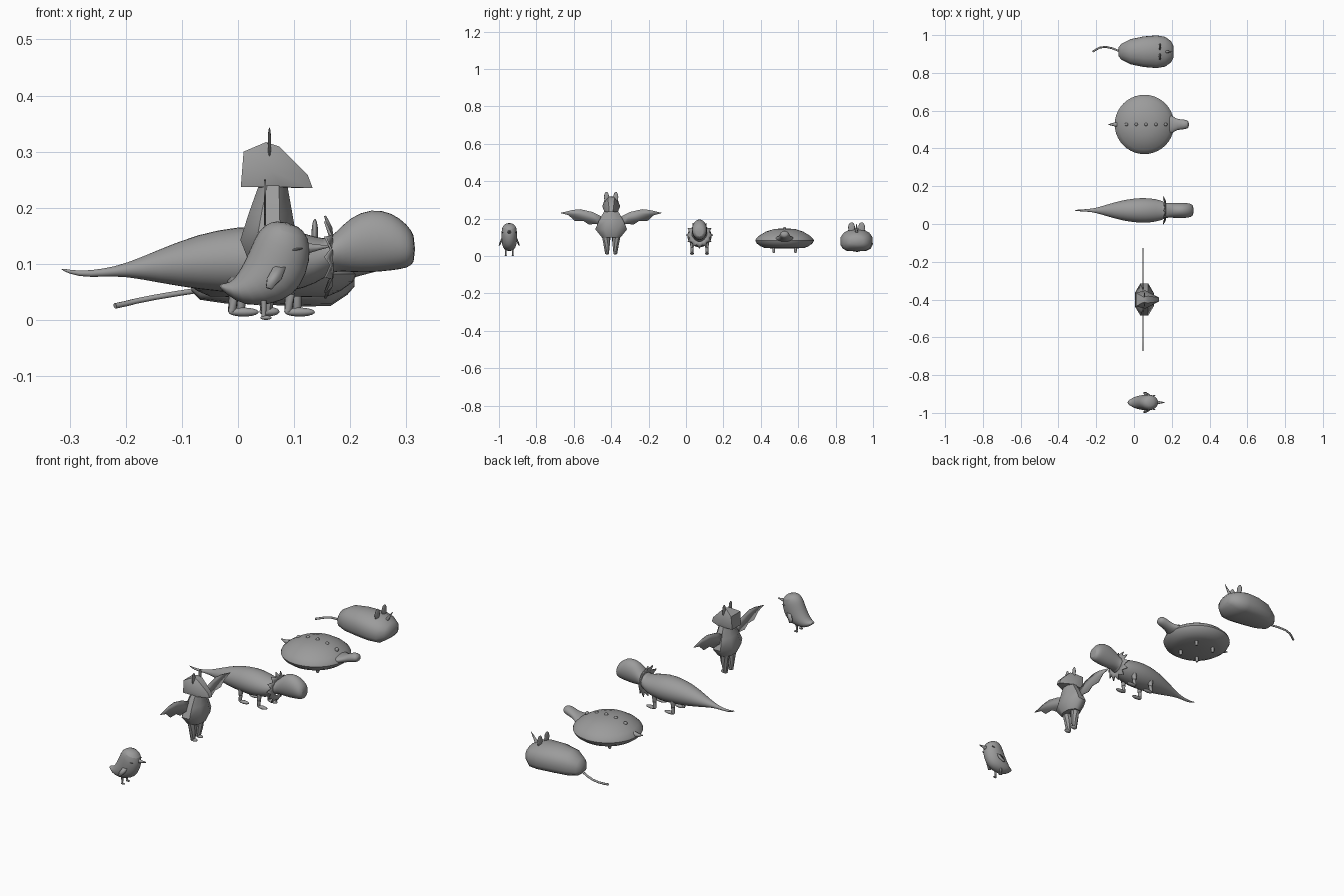
import bpy, bmesh, math
from mathutils import Vector

grey = bpy.data.materials.new("dark_grey")
grey.diffuse_color = (.33, .33, .33, 1)


def add(name, bm, sub=0, angle=40):
    bmesh.ops.recalc_face_normals(bm, faces=bm.faces)
    me = bpy.data.meshes.new(name)
    bm.to_mesh(me)
    bm.free()
    me.materials.append(grey)
    ob = bpy.data.objects.new(name, me)
    bpy.context.collection.objects.link(ob)
    bpy.context.view_layer.objects.active = ob
    ob.select_set(True)
    bpy.ops.object.shade_smooth_by_angle(angle=math.radians(angle))
    ob.select_set(False)
    if sub:
        m = ob.modifiers.new("subsurf", 'SUBSURF')
        m.levels = m.render_levels = sub
    return ob


def skin(bm, rings):
    vs = [[bm.verts.new(p) for p in r] for r in rings]
    n = len(vs[0])
    for a, b in zip(vs, vs[1:]):
        for i in range(n):
            bm.faces.new((a[i], a[(i + 1) % n], b[(i + 1) % n], b[i]))
    bm.faces.new(vs[0])
    bm.faces.new(vs[-1])


def loft(name, y, secs, n=16, sub=1, angle=40, low=1.0):
    """Oval sections: (upper x, upper z, lower x, lower z, half width).
    low < 1 squares off the lower half."""
    bm, rings, k = bmesh.new(), [], 1.015 if sub else 1.0
    for x1, z1, x2, z2, w in secs:
        ring = []
        for i in range(n):
            t = 2 * math.pi * (i + .5 * (n < 10)) / n
            c, s = math.cos(t), math.sin(t)
            if c < -.01:
                c = -abs(c) ** low
                s = math.copysign(abs(s) ** low, s)
            c, s = k * c / 2, k * s
            ring.append(((x1 + x2) / 2 + (x1 - x2) * c, y + w * s,
                         (z1 + z2) / 2 + (z1 - z2) * c))
        rings.append(ring)
    skin(bm, rings)
    return add(name, bm, sub, angle)


def tube(name, pts, n=10):
    """Round tube along points (x, y, z, radius)."""
    bm, rings = bmesh.new(), []
    P = [Vector(p[:3]) for p in pts]
    for i, p in enumerate(pts):
        d = (P[min(i + 1, len(P) - 1)] - P[max(i - 1, 0)]).normalized()
        q = d.to_track_quat('Z', 'Y')
        rings.append([P[i] + q @ Vector((p[3] * math.cos(2 * math.pi * j / n),
                      p[3] * math.sin(2 * math.pi * j / n), 0)) for j in range(n)])
    skin(bm, rings)
    return add(name, bm)


def ball(name, loc, size, rx=0, ry=0):
    bm = bmesh.new()
    bmesh.ops.create_uvsphere(bm, u_segments=16, v_segments=10, radius=1)
    ob = add(name, bm)
    ob.location, ob.scale, ob.rotation_euler = loc, size, (rx, ry, 0)
    return ob


def plate(name, pts, thick):
    """Flat outline given as 3D points, thickened both ways."""
    bm = bmesh.new()
    bm.faces.new([bm.verts.new(p) for p in pts])
    ob = add(name, bm)
    m = ob.modifiers.new("solid", 'SOLIDIFY')
    m.thickness, m.offset = thick, 0
    return ob


# ---- small bird ----
Y = -0.945
loft("bird_body", Y, [
    (-.036, .064, -.034, .058, .008), (-.012, .066, -.006, .033, .024),
    (.000, .083, .030, .023, .034), (.012, .104, .083, .033, .040),
    (.024, .132, .112, .058, .042), (.034, .155, .130, .105, .042),
    (.048, .170, .128, .148, .037), (.070, .178, .105, .170, .018)])
tube("bird_beak", [(.115, Y, .127, .012), (.14, Y, .129, .006), (.161, Y, .131, .002)])
for s in (-1, 1):
    plate("bird_wing", [(.062, Y + s * .040, .092), (.074, Y + s * .036, .098), (.085, Y + s * .036, .094),
                        (.078, Y + s * .044, .074), (.060, Y + s * .054, .055),
                        (.050, Y + s * .053, .058), (.052, Y + s * .048, .074)], .006)
    ball("bird_eye", (.105, Y + s * .036, .126), (.010, .003, .002), 0, -.15)
    tube("bird_leg", [(.046, Y + s * .019, .035, .005), (.046, Y + s * .019, .004, .004)])
    ball("bird_foot", (.050, Y + s * .019, .004), (.010, .006, .004))

# ---- winged creature ----
Y = -0.4
loft("creature_body", Y, [
    (.035, .24, .090, .24, .040), (.016, .19, .100, .19, .070),
    (.000, .143, .109, .143, .092), (.018, .10, .092, .10, .055)], 8, 0, 50)
# angular head with a snout
bm = bmesh.new()
for x, z, w in ((.005, .237, .034), (.133, .235, .010), (.010, .300, .036),
                (.05, .317, .014), (.074, .309, .018), (.124, .259, .012),
                (.06, .265, .048), (.08, .237, .036)):
    for s in (-1, 1):
        bm.verts.new((x, Y + s * w, z))
bmesh.ops.convex_hull(bm, input=bm.verts)
add("creature_head", bm, 0, 45)
wing = [(.03, .20), (.10, .235), (.165, .25), (.205, .246), (.273, .23), (.228, .218),
        (.195, .188), (.15, .188), (.12, .168), (.08, .172), (.04, .145)]
for s in (-1, 1):
    plate("creature_wing", [(.048, Y + s * d, z) for d, z in wing], .004)
    ball("creature_ear", (.056, Y + s * .025, .315), (.003, .013, .028), 0, 0)
    tube("creature_leg", [(.052, Y + s * .027, .125, .026), (.052, Y + s * .024, .06, .018),
                          (.050, Y + s * .022, .012, .010)], 8)
    ball("creature_foot", (.056, Y + s * .022, .015), (.018, .010, .008))

# ---- frilled lizard ----
Y = 0.072
loft("lizard_body", Y, [(x, t, x, b, w) for x, t, b, w in (
    (-.316, .093, .089, .002), (-.285, .086, .076, .005), (-.24, .091, .077, .007),
    (-.20, .100, .078, .013), (-.14, .126, .066, .032), (-.07, .154, .054, .052),
    (0, .167, .047, .064), (.06, .168, .046, .067), (.12, .155, .055, .060),
    (.155, .142, .075, .048), (.172, .153, .088, .038), (.20, .184, .085, .039),
    (.237, .199, .084, .041), (.275, .192, .088, .040), (.302, .170, .092, .036),
    (.316, .150, .102, .024))])
# zigzag collar
bm = bmesh.new()
N = 24
inner, outer = [], []
for i in range(N):
    t = 2 * math.pi * i / N
    r, x = (.074, .157) if i % 2 == 0 else (.055, .168)
    outer.append(bm.verts.new((x, Y + r * math.sin(t), .112 + r * math.cos(t))))
    inner.append(bm.verts.new((.170, Y + .035 * math.sin(t), .112 + .035 * math.cos(t))))
for i in range(N):
    j = (i + 1) % N
    bm.faces.new((inner[i], inner[j], outer[j], outer[i]))
ob = add("lizard_collar", bm)
ob.modifiers.new("solid", 'SOLIDIFY').thickness = .004
for s in (-1, 1):
    for x in (-.008, .092):
        tube("lizard_leg", [(x, Y + s * .038, .075, .014), (x, Y + s * .040, .045, .009),
                            (x - .002, Y + s * .040, .014, .008)])
        ball("lizard_foot", (x + .018, Y + s * .040, .014), (.027, .010, .008))

# ---- domed turtle: shell turned around a vertical axis ----
Y, CX = 0.527, .055
prof = [(.02, .147), (.06, .143), (.10, .130), (.135, .109), (.153, .092),
        (.157, .082), (.150, .068), (.128, .052), (.105, .042), (.02, .040)]
bm = bmesh.new()
skin(bm, [[(CX + r * math.cos(2 * math.pi * i / 40), Y + r * math.sin(2 * math.pi * i / 40), z)
           for i in range(40)] for r, z in prof])
add("turtle_shell", bm, 0, 40)
loft("turtle_head", Y, [(.17, .112, .17, .066, .065), (.205, .110, .205, .075, .044),
                        (.230, .120, .230, .082, .027), (.262, .136, .262, .090, .027),
                        (.283, .133, .283, .096, .022), (.291, .122, .291, .106, .012)])
tube("turtle_tail", [(-.09, Y, .090, .014), (-.112, Y, .092, .008), (-.134, Y, .097, .002)])
for i in range(5):
    x = -.04 + i * .052
    z = .145 - 1.6 * (x - CX) ** 2
    ball("turtle_stud", (x, Y, z), (.009, .009, .010))
for sx in (-1, 1):
    for sy in (-1, 1):
        x, y = CX + sx * .05, Y + sy * .058
        tube("turtle_leg", [(x, y, .05, .008), (x, y, .024, .008), (x, y, .017, .005)])

# ---- horned mouse ----
Y = 0.912
loft("mouse_body", Y, [(x, t, x, b, w) for x, t, b, w in (
    (-.083, .085, .052, .022), (-.068, .112, .036, .042), (-.02, .141, .029, .067),
    (.05, .149, .027, .082), (.12, .147, .024, .088), (.165, .135, .025, .080),
    (.195, .117, .045, .058), (.208, .100, .060, .034))], 14, 0, 50, .62)
tail = [(-.07, .0, .053), (-.115, .018, .046), (-.15, .026, .040), (-.18, .022, .034),
        (-.20, .012, .029), (-.219, 0, .025)]
tube("mouse_tail", [(x, Y + d, z, .005) for x, d, z in tail])
tube("mouse_horn", [(.165, Y, .115, .010), (.183, Y, .142, .006), (.203, Y, .172, .001)])
for s in (-1, 1):
    ball("mouse_ear", (.137, Y + s * .027, .152), (.006, .018, .028))
    ball("mouse_eye", (.188, Y + s * .034, .098), (.008, .008, .008))
